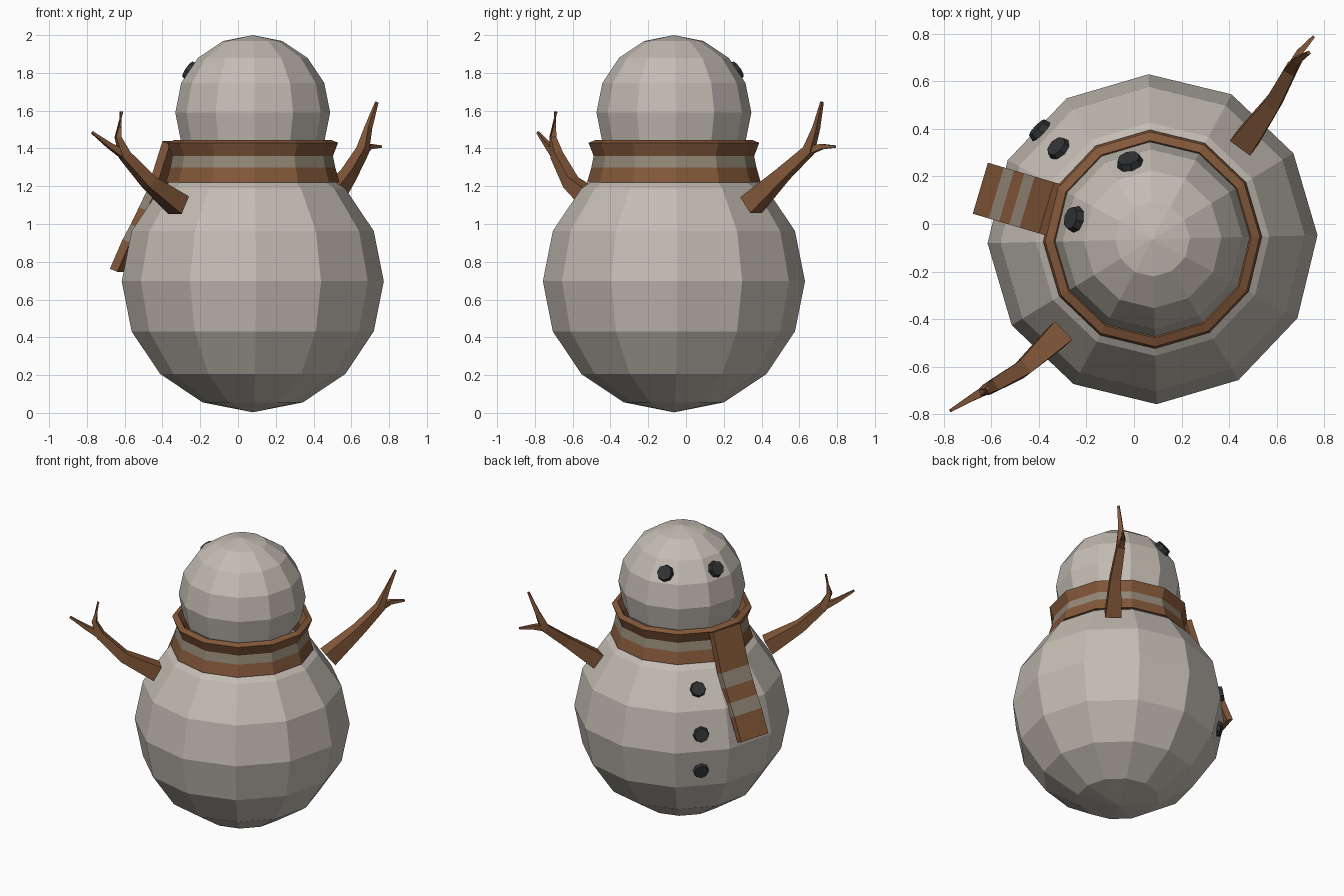
import bpy, bmesh, math
from mathutils import Vector, Matrix

if "Cube" in bpy.data.objects:
    bpy.data.objects.remove(bpy.data.objects["Cube"])

CX, CY = 0.078, -0.064          # axis of the figure
FACE = math.radians(136)        # direction the figure looks
SPIN = math.radians(1.4)


def material(name, rgb):
    m = bpy.data.materials.new(name)
    m.diffuse_color = (*rgb, 1)
    m.use_nodes = True
    m.node_tree.nodes["Principled BSDF"].inputs["Base Color"].default_value = m.diffuse_color
    return m


SNOW = material("snow", (0.55, 0.505, 0.45))
BROWN = material("brown", (0.23, 0.098, 0.042))
BEIGE = material("beige", (0.29, 0.24, 0.18))
COAL = material("coal", (0.03, 0.032, 0.034))


def finish(name, bm, *mats):
    bmesh.ops.recalc_face_normals(bm, faces=bm.faces)
    me = bpy.data.meshes.new(name)
    bm.to_mesh(me)
    bm.free()
    for m in mats:
        me.materials.append(m)
    ob = bpy.data.objects.new(name, me)
    bpy.context.collection.objects.link(ob)
    return ob


def polar(az, r, z):
    return Vector((CX + r * math.cos(az), CY + r * math.sin(az), z))


def skin(bm, rings, closed=False):
    """Join successive vertex rings; returns the faces per step."""
    vs = [[bm.verts.new(p) for p in ring] for ring in rings]
    n, steps = len(rings[0]), []
    count = len(vs) if closed else len(vs) - 1
    for i in range(count):
        a, b = vs[i], vs[(i + 1) % len(vs)]
        steps.append([bm.faces.new((a[j], a[(j + 1) % n], b[(j + 1) % n], b[j]))
                      for j in range(n)])
    if not closed:
        bm.faces.new(vs[0])
        bm.faces.new(vs[-1])
    return steps


# Snowballs
def ball(name, z, r):
    bm = bmesh.new()
    bmesh.ops.create_uvsphere(bm, u_segments=12, v_segments=8, radius=r,
                              matrix=Matrix.Translation((CX, CY, z)) @ Matrix.Rotation(SPIN, 4, 'Z'))
    finish(name, bm, SNOW)


ball("body", 0.697, 0.694)
ball("head", 1.59, 0.41)


# Coal eyes and buttons: eight-sided plates facing outward
def coal(name, az, r, z, tilt, radius=0.057):
    bm = bmesh.new()
    normal = Vector((math.cos(az) * math.cos(tilt), math.sin(az) * math.cos(tilt), math.sin(tilt)))
    mat = Matrix.Translation(polar(az, r, z)) @ normal.to_track_quat('Z', 'Y').to_matrix().to_4x4()
    bmesh.ops.create_cone(bm, cap_ends=True, segments=8, radius1=radius, radius2=radius * 0.85,
                          depth=0.035, matrix=mat)
    finish(name, bm, COAL)


for i, side in enumerate((-1, 1)):
    coal(f"eye_{i + 1}", FACE + side * math.radians(29.5), 0.342, 1.81, math.radians(33))
for i, (r, z, t) in enumerate(((0.55, 1.085, 34), (0.66, 0.81, 11), (0.648, 0.55, -11))):
    coal(f"button_{i + 1}", FACE, r, z, math.radians(t), 0.055)

# Scarf wrap: revolved profile, striped by height
profile = [(0.38, 1.38), (0.415, 1.445), (0.452, 1.43), (0.425, 1.36),
           (0.437, 1.30), (0.46, 1.22), (0.40, 1.22)]
bm = bmesh.new()
rings = [[polar(SPIN + k * math.pi / 6, r, z) for k in range(12)] for r, z in profile]
for f in skin(bm, rings, closed=True)[3]:
    f.material_index = 1
finish("scarf_wrap", bm, BROWN, BEIGE)

# Scarf tail: hanging strip, alternate bands coloured
TAIL = math.radians(163.5)
out = Vector((math.cos(TAIL), math.sin(TAIL), 0))
side = Vector((-out.y, out.x, 0))
path = [(0.445, 1.43), (0.53, 1.17), (0.575, 1.08), (0.62, 0.99), (0.665, 0.91), (0.735, 0.755)]
thick = (out * 0.93 + Vector((0, 0, 0.37))) * 0.022
rings = []
for r, z in path:
    c = polar(TAIL, r, z)
    rings.append([c + side * (0.112 * a) + thick * b
                  for a, b in ((-1, -1), (1, -1), (1, 1), (-1, 1))])
bm = bmesh.new()
for i, faces in enumerate(skin(bm, rings)):
    for f in faces:
        f.material_index = i % 2
finish("scarf_tail", bm, BROWN, BEIGE)


# Twig arms: tapered square branches with a fork
def branch(bm, points, radii):
    pts = [Vector(p) for p in points]
    rings = []
    for i, (p, r) in enumerate(zip(pts, radii)):
        d = (pts[min(i + 1, len(pts) - 1)] - pts[max(i - 1, 0)]).normalized()
        u = d.cross(Vector((0, 0, 1))).normalized()
        v = d.cross(u)
        rings.append([p + r * (u * a + v * b) for a, b in ((1, 1), (-1, 1), (-1, -1), (1, -1))])
    skin(bm, rings)


def arm(name, root, elbow, fork, mid_hi, tip_hi, mid_low, tip_low):
    bm = bmesh.new()
    branch(bm, (root, elbow, fork, mid_hi, tip_hi), (0.053, 0.034, 0.026, 0.015, 0.007))
    branch(bm, (fork, mid_low, tip_low), (0.022, 0.014, 0.006))
    finish(name, bm, BROWN)


arm("arm_1", (0.465, 0.345, 1.10), (0.585, 0.51, 1.26), (0.66, 0.65, 1.39),
    (0.69, 0.69, 1.51), (0.735, 0.72, 1.645), (0.695, 0.72, 1.41), (0.757, 0.79, 1.41))
arm("arm_2", (-0.315, -0.465, 1.10), (-0.47, -0.61, 1.22), (-0.60, -0.685, 1.365),
    (-0.635, -0.705, 1.46), (-0.617, -0.69, 1.595), (-0.68, -0.73, 1.415), (-0.772, -0.785, 1.485))
